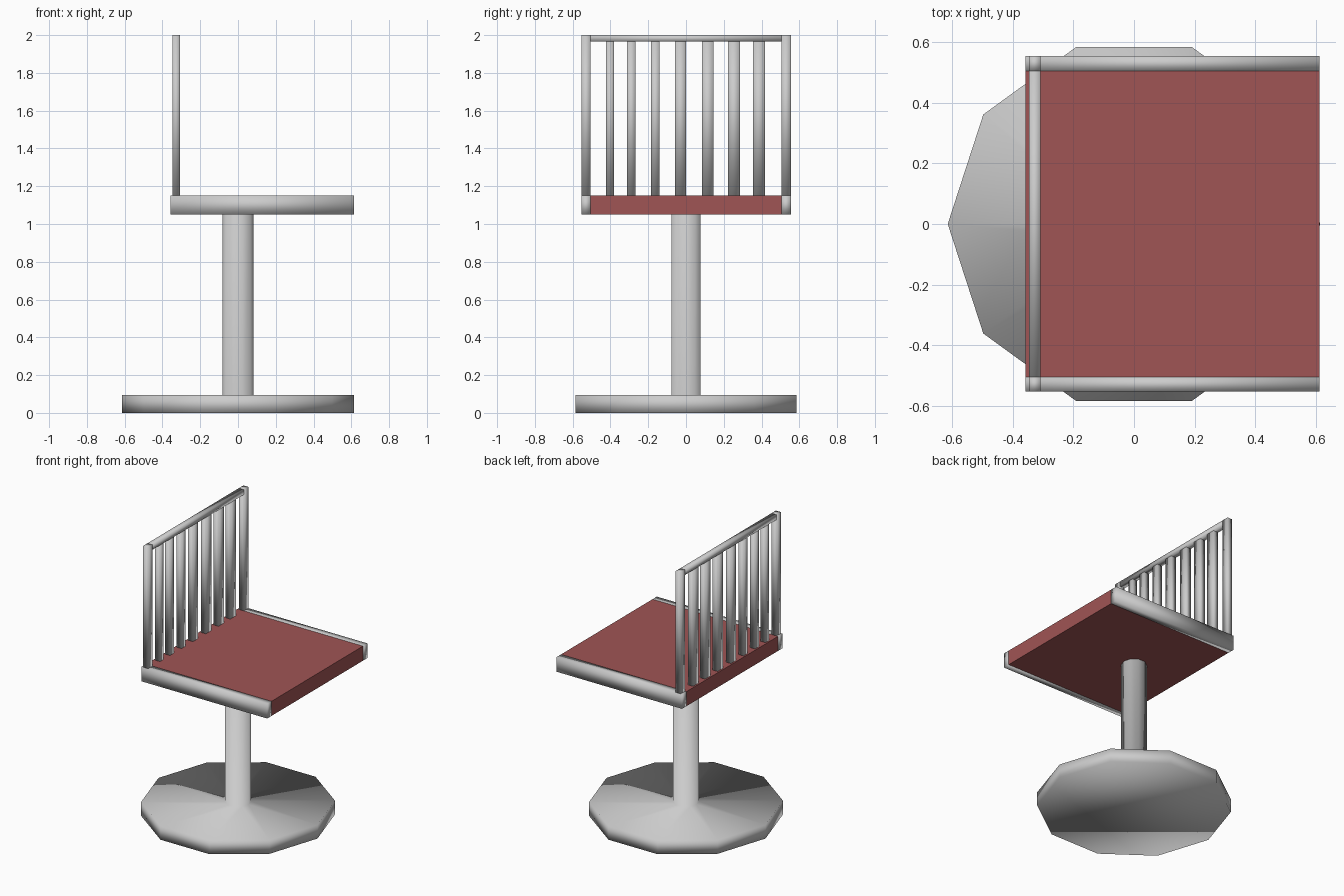
import bpy, bmesh
from math import cos, sin, pi

if "Cube" in bpy.data.objects:
    bpy.data.objects.remove(bpy.data.objects["Cube"])

red = bpy.data.materials.new("red_seat")
red.diffuse_color = (0.35, 0.09, 0.09, 1)
red.use_nodes = True
red.node_tree.nodes["Principled BSDF"].inputs["Base Color"].default_value = red.diffuse_color


def finish(name, bm, smooth=True, mat=None):
    bmesh.ops.recalc_face_normals(bm, faces=bm.faces)
    for f in bm.faces:
        f.smooth = smooth
    me = bpy.data.meshes.new(name)
    bm.to_mesh(me)
    bm.free()
    ob = bpy.data.objects.new(name, me)
    bpy.context.collection.objects.link(ob)
    if mat:
        me.materials.append(mat)
    return ob


def box(name, x, y, z, smooth=True, mat=None):
    """Box from (min, max) ranges on each axis."""
    bm = bmesh.new()
    bmesh.ops.create_cube(bm, size=1)
    for v in bm.verts:
        for i, (a, b) in enumerate((x, y, z)):
            v.co[i] = (a + b) / 2 + v.co[i] * (b - a)
    return finish(name, bm, smooth, mat)


# Ten-sided pedestal: base disc and column in one lathed mesh
profile = [(0.615, 0), (0.615, 0.095), (0.082, 0.095), (0.082, 1.05)]
N = 10
bm = bmesh.new()
rings = [[bm.verts.new((r * cos(2 * pi * i / N), r * sin(2 * pi * i / N), z))
          for i in range(N)] for r, z in profile]
for lo, hi in zip(rings, rings[1:]):
    for i in range(N):
        j = (i + 1) % N
        bm.faces.new((lo[i], lo[j], hi[j], hi[i]))
bm.faces.new(rings[0][::-1])
bm.faces.new(rings[-1])
finish("pedestal", bm)

# Red seat with a grey rail along each side
SEAT_X, SEAT_Z = (-0.358, 0.613), (1.05, 1.152)
BACK_X = (-0.347, -0.308)
box("seat", SEAT_X, (-0.505, 0.505), SEAT_Z, smooth=False, mat=red)
for side, y in (("left", (-0.553, -0.505)), ("right", (0.505, 0.555))):
    box(side + "_seat_rail", SEAT_X, y, SEAT_Z)
    box(side + "_back_post", BACK_X, y, (1.152, 2.0))

# Backrest top bar and slats, slightly wider towards one side
box("back_top_bar", BACK_X, (-0.505, 0.505), (1.965, 2.0))
slats = [(-0.423, -0.382), (-0.312, -0.267), (-0.185, -0.139), (-0.058, 0.0),
         (0.085, 0.146), (0.223, 0.285), (0.355, 0.417)]
for i, y in enumerate(slats):
    box(f"back_slat_{i + 1}", BACK_X, y, (1.152, 1.965))
